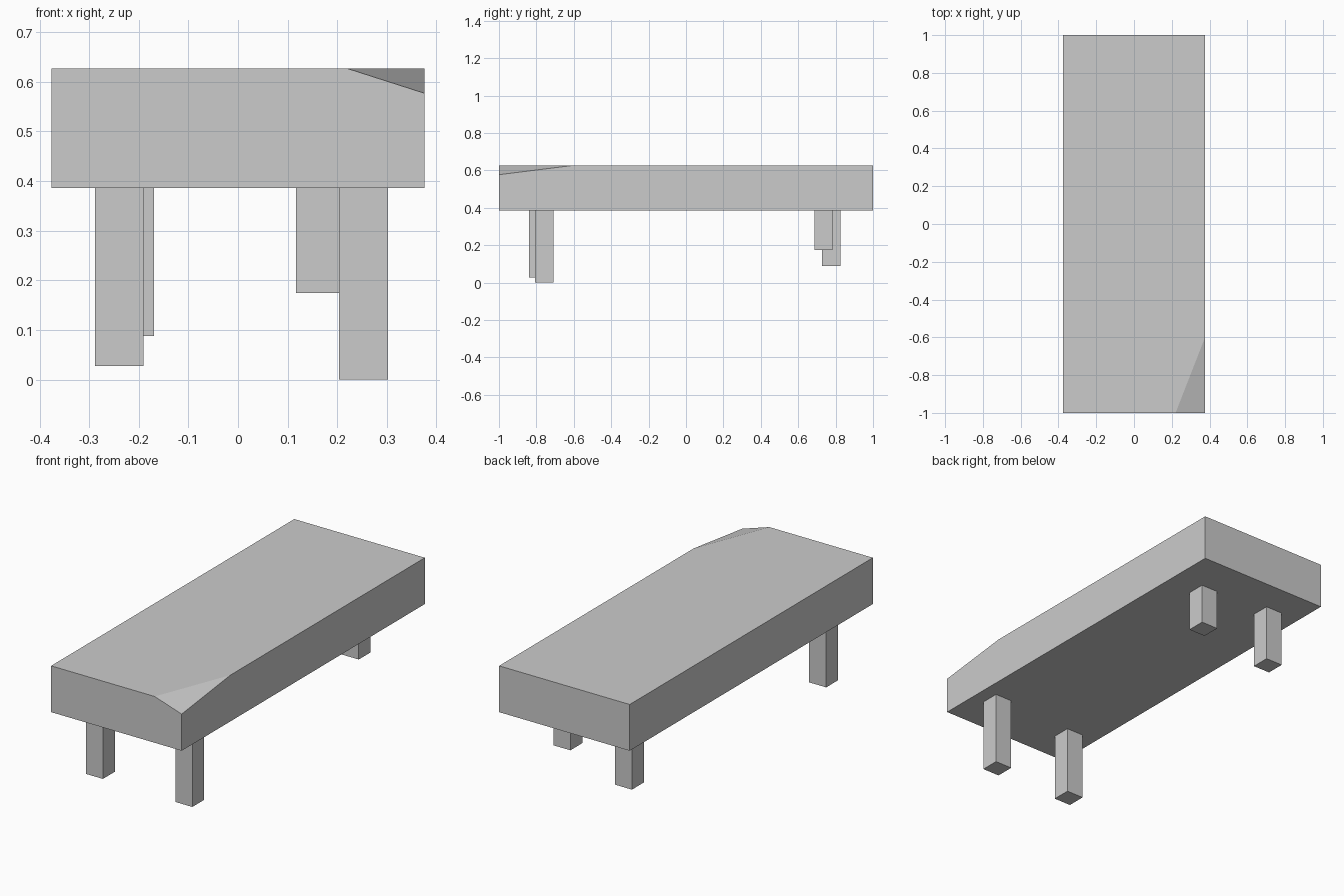
import bpy
import bmesh
from mathutils import Vector

cube = bpy.data.objects.get("Cube")
if cube:
    bpy.data.objects.remove(cube, do_unlink=True)

grey = bpy.data.materials.new("light_grey")
grey.use_nodes = True
grey.diffuse_color = (0.6, 0.6, 0.6, 1)
grey.node_tree.nodes["Principled BSDF"].inputs["Base Color"].default_value = (0.6, 0.6, 0.6, 1)


def box(name, low, high, cut=None):
    """Box between two corners, optionally sliced by a plane through three points."""
    low, high = Vector(low), Vector(high)
    bm = bmesh.new()
    bmesh.ops.create_cube(bm, size=1)
    bmesh.ops.scale(bm, vec=high - low, verts=bm.verts)
    bmesh.ops.translate(bm, vec=(low + high) / 2, verts=bm.verts)
    if cut:
        a, b, c = map(Vector, cut)
        normal = (b - a).cross(c - a)
        if normal.z < 0:
            normal.negate()
        geom = bm.verts[:] + bm.edges[:] + bm.faces[:]
        bmesh.ops.bisect_plane(bm, geom=geom, plane_co=a, plane_no=normal, clear_outer=True)
        bmesh.ops.holes_fill(bm, edges=[e for e in bm.edges if e.is_boundary])
        bmesh.ops.recalc_face_normals(bm, faces=bm.faces)
    mesh = bpy.data.meshes.new(name)
    bm.to_mesh(mesh)
    bm.free()
    mesh.materials.append(grey)
    obj = bpy.data.objects.new(name, mesh)
    bpy.context.collection.objects.link(obj)
    return obj


# Thick slab with one front corner shaved down
HALF, UNDER, TOP = 0.376, 0.386, 0.627
box("slab", (-HALF, -1, UNDER), (HALF, 1, TOP),
    cut=[(0.22, -1, TOP), (HALF, -0.6, TOP), (HALF, -1, 0.577)])

# Four square legs of uneven length: centre x, centre y, foot height
LEG = 0.049
legs = {
    "front_left_leg": (0.253, -0.758, 0),
    "front_right_leg": (-0.239, -0.791, 0.027),
    "back_left_leg": (0.166, 0.735, 0.174),
    "back_right_leg": (-0.218, 0.777, 0.088),
}
for name, (x, y, foot) in legs.items():
    box(name, (x - LEG, y - LEG, foot), (x + LEG, y + LEG, UNDER))
